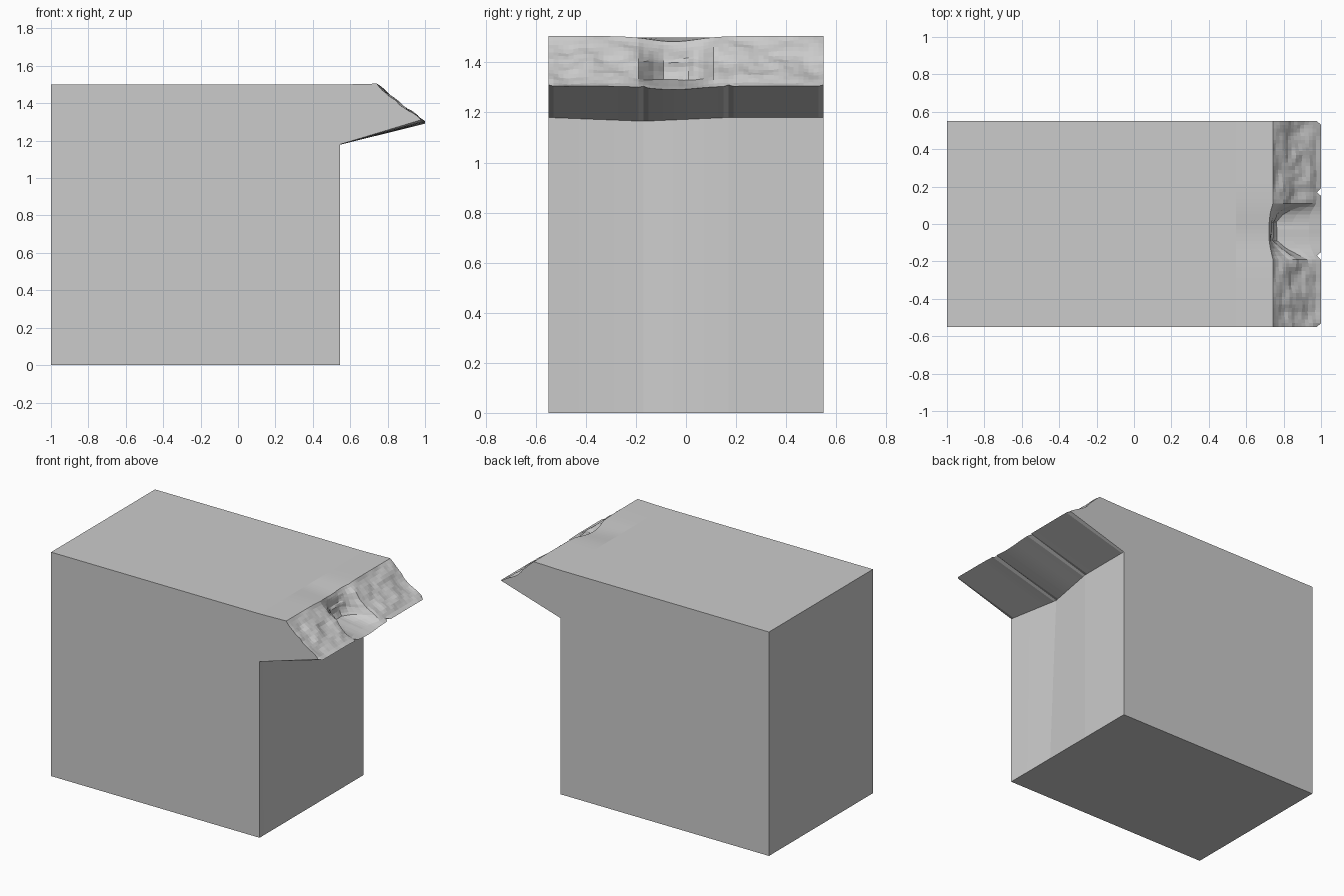
import bpy, bmesh, math
from mathutils import Vector, noise

if "Cube" in bpy.data.objects:
    bpy.data.objects.remove(bpy.data.objects["Cube"])

HALF = 0.55        # half width along y
STATIONS = 55      # slices along the width
ROWS = 14          # steps up the rough face


def lerp_table(table, v):
    """Piecewise linear lookup."""
    if v <= table[0][0]:
        return table[0][1]
    for (a, fa), (b, fb) in zip(table, table[1:]):
        if v <= b:
            return fa + (fb - fa) * (v - a) / (b - a)
    return table[-1][1]


def section(y):
    """Closed outline of the block in x and z at one position across its width."""
    # wall is pinched slightly under the overhang
    pinch = lerp_table([(-HALF, 0), (-0.17, 1), (0.17, 0)], y)
    pts = [(-1, 0), (0.545, 0), (0.545 - 0.05 * pinch, 1.18 - 0.015 * pinch)]
    # scoop in the middle of the rough face
    scoop = lerp_table([(-0.19, 0), (-0.13, 0.7), (-0.09, 1), (0.01, 1), (0.06, 0.75), (0.11, 0)], y)
    sag = math.exp(-((y + 0.05) / 0.13) ** 2)
    chip = any(abs(y - c) < 0.012 for c in (-HALF, -0.17, 0.17, HALF))
    for i in range(ROWS + 1):
        t = i / ROWS
        x = 0.993 - 0.25 * t
        z = 1.305 + 0.2 * t - 0.014 * sag * (1 - t)
        depth = lerp_table([(0, 0), (0.1, 0.05), (0.2, 0.17), (0.4, 0.15),
                            (0.65, 0.085), (0.9, 0.03), (1, 0.02)], t)
        x -= depth * scoop
        z -= 0.022 * sag * t ** 3
        rough = math.sin(math.pi * t) ** 0.5 if 0 < t < 1 else 0
        n = noise.noise(Vector((y * 7, t * 3, 2.0))) + 0.4 * noise.noise(Vector((y * 20, t * 7, 5.0)))
        x += 0.014 * rough * n - 0.006 * rough
        z += 0.016 * rough * n - 0.006 * rough
        if i == 0:
            x += 0.007 - (0.022 if chip else 0)
            z += 0.006 if chip else 0
        pts.append((x, z))
    pts += [(0.545, 1.5), (-1, 1.5)]
    return pts


# cliff block with overhanging, weathered edge
bm = bmesh.new()
rings = []
for s in range(STATIONS + 1):
    y = -HALF + 2 * HALF * s / STATIONS
    rings.append([bm.verts.new((x, y, z)) for x, z in section(y)])
for a, b in zip(rings, rings[1:]):
    for k in range(len(a)):
        m = (k + 1) % len(a)
        bm.faces.new((a[k], b[k], b[m], a[m]))
bm.faces.new(rings[0])
bm.faces.new(rings[-1][::-1])
bmesh.ops.recalc_face_normals(bm, faces=bm.faces)
mesh = bpy.data.meshes.new("cliff_block")
bm.to_mesh(mesh)
bm.free()
cliff = bpy.data.objects.new("cliff_block", mesh)
bpy.context.collection.objects.link(cliff)
